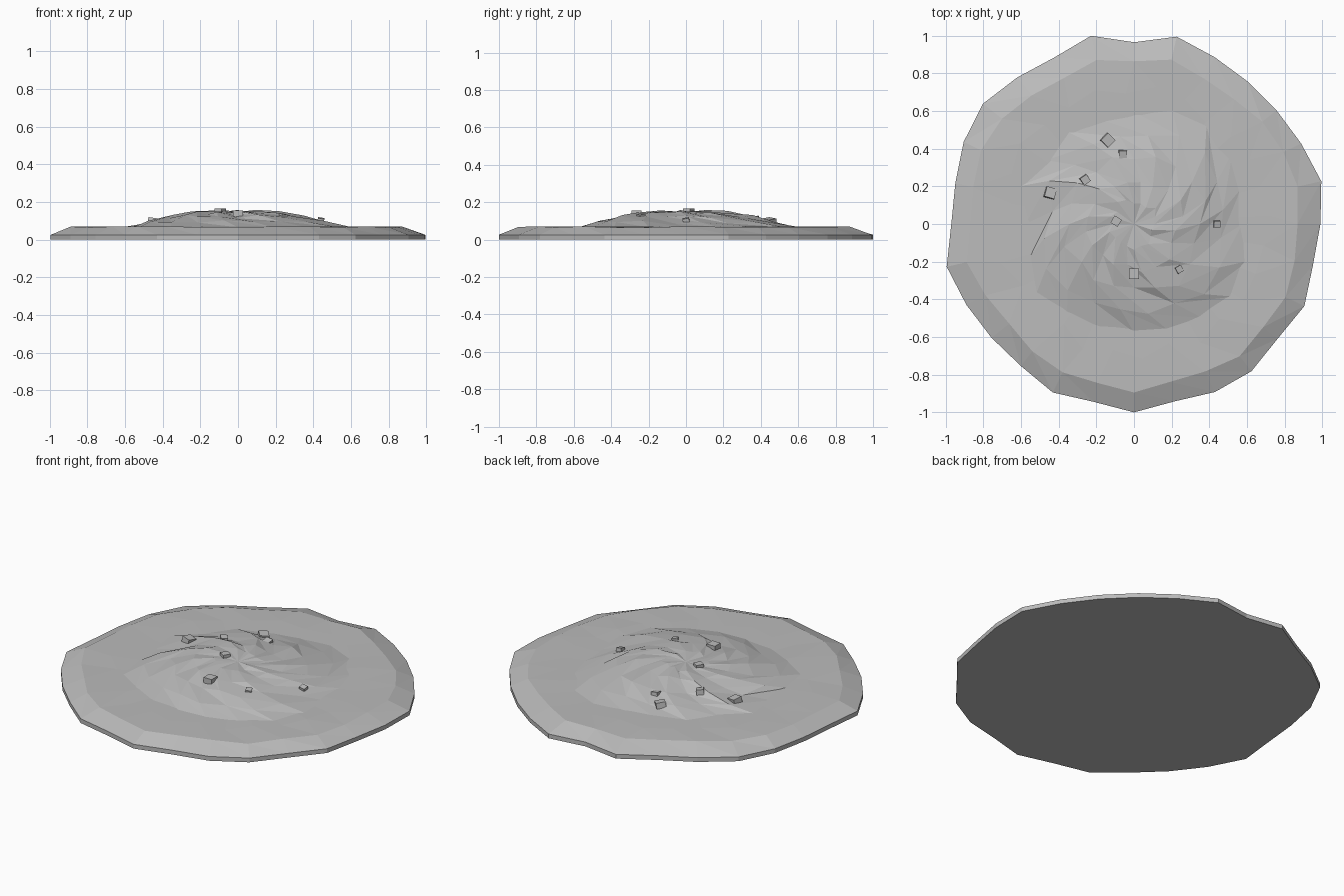
import bpy, bmesh, random
from math import radians, sin, cos, pi
from mathutils import Matrix, Vector, Euler

cube = bpy.data.objects.get("Cube")
if cube:
    bpy.data.objects.remove(cube, do_unlink=True)
random.seed(4)

stone = bpy.data.materials.new("grey_stone")
stone.use_nodes = True
GREY = (0.5, 0.5, 0.5, 1)
stone.diffuse_color = GREY
stone.node_tree.nodes["Principled BSDF"].inputs["Base Color"].default_value = GREY


def finish(name, bm):
    bmesh.ops.recalc_face_normals(bm, faces=bm.faces[:])
    mesh = bpy.data.meshes.new(name)
    bm.to_mesh(mesh)
    bm.free()
    mesh.materials.append(stone)
    obj = bpy.data.objects.new(name, mesh)
    bpy.context.collection.objects.link(obj)
    return obj


def add_ring(bm, radii, scale, z, twist=0.0, wobble_r=0.0, wobble_z=0.0, ridge=0.0):
    ring = []
    for i, r in enumerate(radii):
        a = 2 * pi * i / len(radii) + twist
        d = r * scale + random.uniform(-wobble_r, wobble_r)
        h = z + random.uniform(-wobble_z, wobble_z) + (ridge if i % 2 else -ridge)
        ring.append(bm.verts.new((d * cos(a), d * sin(a), h)))
    return ring


def bridge(bm, a, b, triangles=False):
    n = len(a)
    for i in range(n):
        j = (i + 1) % n
        if triangles:
            bm.faces.new((a[i], a[j], b[i]))
            bm.faces.new((a[j], b[j], b[i]))
        else:
            bm.faces.new((a[i], a[j], b[j], b[i]))


def fan(bm, ring, tip):
    for i, v in enumerate(ring):
        bm.faces.new((v, ring[(i + 1) % len(ring)], tip))


# Irregular ground slab with a short wall and a sloping rim
slab_radii = [.99, 1.02, .985, .968, .968, .984, 1.02, .965, 1.025, .98, .995, 1.025, 1.004, .973,
              .97, 1.02, .988, .968, .964, .993, .968, 1.0, .966, .99, 1.0, .976, 1.004, .975]
bm = bmesh.new()
bottom = add_ring(bm, slab_radii, 1, 0)
edge = add_ring(bm, slab_radii, 1, .026)
rim = add_ring(bm, slab_radii, .885, .068, 0, .015, .003)
inner = add_ring(bm, slab_radii, .7, .07, .06, .03, .002)
bm.faces.new(bottom)
bridge(bm, bottom, edge)
bridge(bm, edge, rim, True)
bridge(bm, rim, inner, True)
fan(bm, inner, bm.verts.new((0, 0, .068)))
finish("ground_slab", bm)

# Low mound with swirling ridges
mound_radii = [.57, .59, .64, .65, .64, .59, .58, .60, .57, .64,
               .57, .58, .64, .60, .58, .57, .59, .61, .65, .63]
bm = bmesh.new()
rings = [add_ring(bm, mound_radii, 1.01, .066)]
for f, z, ridge in ((.8, .094, .003), (.6, .122, .005), (.4, .143, .005), (.2, .15, .004)):
    rings.append(add_ring(bm, mound_radii, f, z, radians(-45) * (1 - f), .02, .006, ridge))
for a, b in zip(rings, rings[1:]):
    bridge(bm, a, b, True)
fan(bm, rings[-1], bm.verts.new((0, 0, .147)))
finish("mound", bm)

# Scattered square stones: x, y, z, size, height, turn, tilt
stones = [(0, -.265, .138, .055, .036, 0, 0),
          (-.095, .015, .15, .044, .034, 58, 0),
          (-.14, .445, .096, .055, .034, 45, 8),
          (-.06, .37, .108, .042, .03, 0, 8),
          (-.26, .235, .126, .042, .03, 35, 6),
          (-.445, .165, .096, .055, .034, 75, 8),
          (.44, 0, .104, .035, .022, 0, 10),
          (.24, -.24, .126, .035, .022, 30, 8)]
for n, (x, y, z, size, height, turn, tilt) in enumerate(stones):
    bm = bmesh.new()
    rot = Euler((radians(tilt), radians(tilt), radians(turn))).to_matrix().to_4x4()
    matrix = Matrix.Translation((x, y, z)) @ rot @ Matrix.Diagonal((size, size, height, 1))
    bmesh.ops.create_cube(bm, size=1, matrix=matrix)
    finish(f"stone_{n + 1}", bm)
